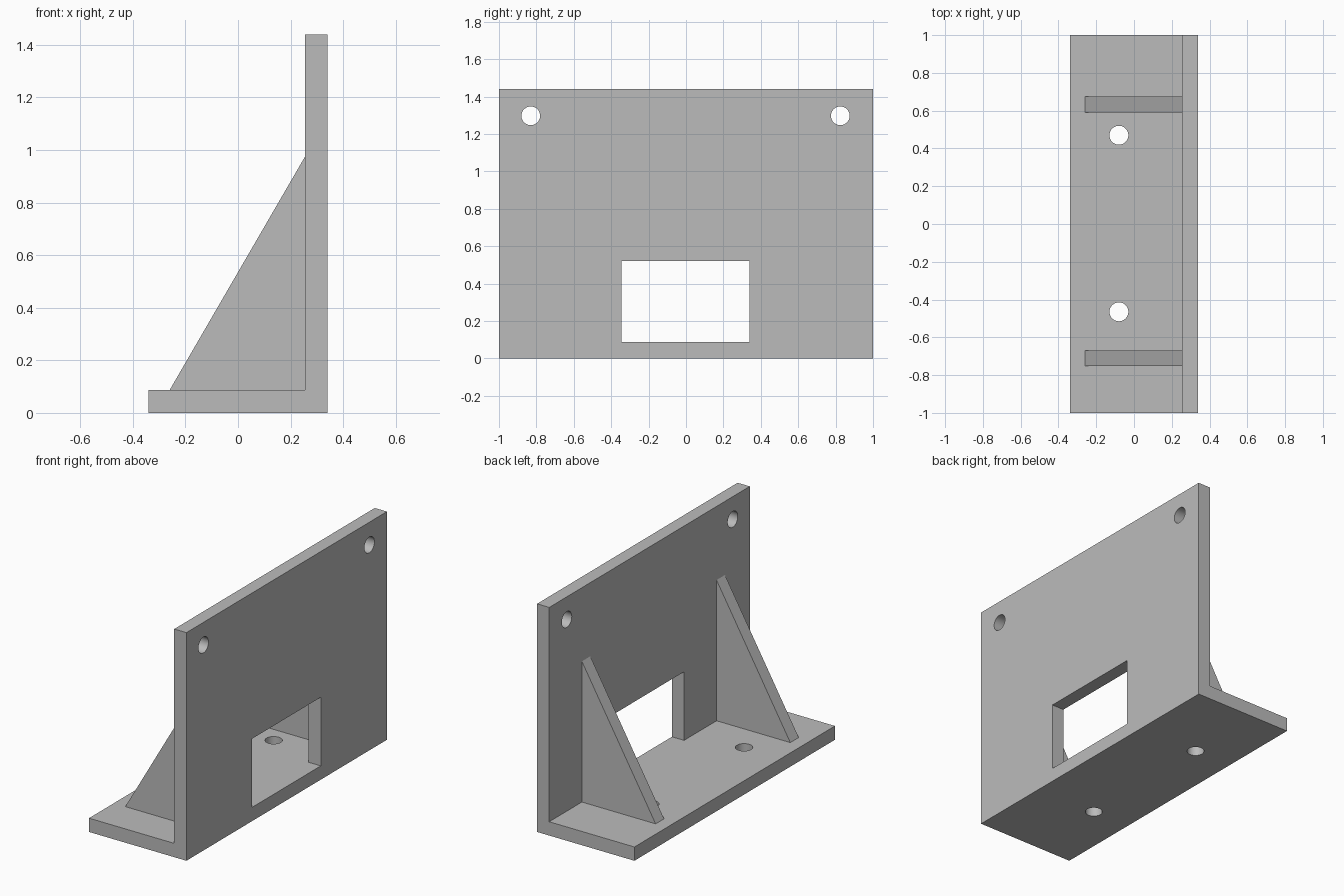
import bpy, bmesh
from mathutils import Matrix, Vector

default = bpy.data.objects.get("Cube")
if default:
    bpy.data.objects.remove(default, do_unlink=True)

# One plain grey for the whole bracket
grey = bpy.data.materials.new("plain grey")
grey.use_nodes = True
grey.diffuse_color = (0.5, 0.5, 0.5, 1)
grey.node_tree.nodes["Principled BSDF"].inputs["Base Color"].default_value = (0.5, 0.5, 0.5, 1)


def prism(name, profile, y0, y1):
    """Extrude an (x, z) profile along y."""
    bm = bmesh.new()
    face = bm.faces.new([bm.verts.new((x, y0, z)) for x, z in profile])
    ext = bmesh.ops.extrude_face_region(bm, geom=[face])
    moved = [v for v in ext["geom"] if isinstance(v, bmesh.types.BMVert)]
    bmesh.ops.translate(bm, verts=moved, vec=(0, y1 - y0, 0))
    return finish(name, bm)


def hole_tool(name, centre, axis, radius=0.05):
    """Cylinder cutter pointing along the given axis."""
    bm = bmesh.new()
    turn = Vector((0, 0, 1)).rotation_difference(Vector(axis)).to_matrix().to_4x4()
    bmesh.ops.create_cone(bm, cap_ends=True, segments=48, radius1=radius, radius2=radius,
                          depth=0.4, matrix=Matrix.Translation(centre) @ turn)
    return finish(name, bm)


def finish(name, bm):
    bmesh.ops.recalc_face_normals(bm, faces=bm.faces)
    mesh = bpy.data.meshes.new(name)
    bm.to_mesh(mesh)
    bm.free()
    mesh.materials.append(grey)
    obj = bpy.data.objects.new(name, mesh)
    bpy.context.collection.objects.link(obj)
    return obj


def activate(obj):
    bpy.ops.object.select_all(action="DESELECT")
    obj.select_set(True)
    bpy.context.view_layer.objects.active = obj


def cut(obj, tool):
    """Subtract the tool, then discard it."""
    tool.hide_render = True
    activate(obj)
    mod = obj.modifiers.new("cut", "BOOLEAN")
    mod.operation, mod.solver, mod.object = "DIFFERENCE", "EXACT", tool
    bpy.ops.object.modifier_apply(modifier=mod.name)
    bpy.data.objects.remove(tool, do_unlink=True)


# L-shaped body: base plate and upright wall in one piece
back, front, inner = 0.34, -0.34, 0.255
thick, height = 0.087, 1.44
body = prism("angle_bracket", [(front, 0), (back, 0), (back, height),
                               (inner, height), (inner, thick), (front, thick)], -1, 1)

# Window through the wall, flush with the base plate
cut(body, prism("window_cutter", [(0.2, thick), (0.5, thick), (0.5, 0.52), (0.2, 0.52)],
                -0.345, 0.34))

# Mounting holes in the wall and in the base
for y in (-0.83, 0.825):
    cut(body, hole_tool("wall_hole_cutter", (0.3, y, 1.297), (1, 0, 0)))
for y in (-0.465, 0.47):
    cut(body, hole_tool("base_hole_cutter", (-0.08, y, 0.04), (0, 0, 1)))

activate(body)
bpy.ops.object.shade_smooth_by_angle()

# Triangular gussets bracing the wall
for name, y in (("right_gusset", -0.753), ("left_gusset", 0.59)):
    prism(name, [(-0.26, thick), (inner, thick), (inner, 0.975)], y, y + 0.084)
